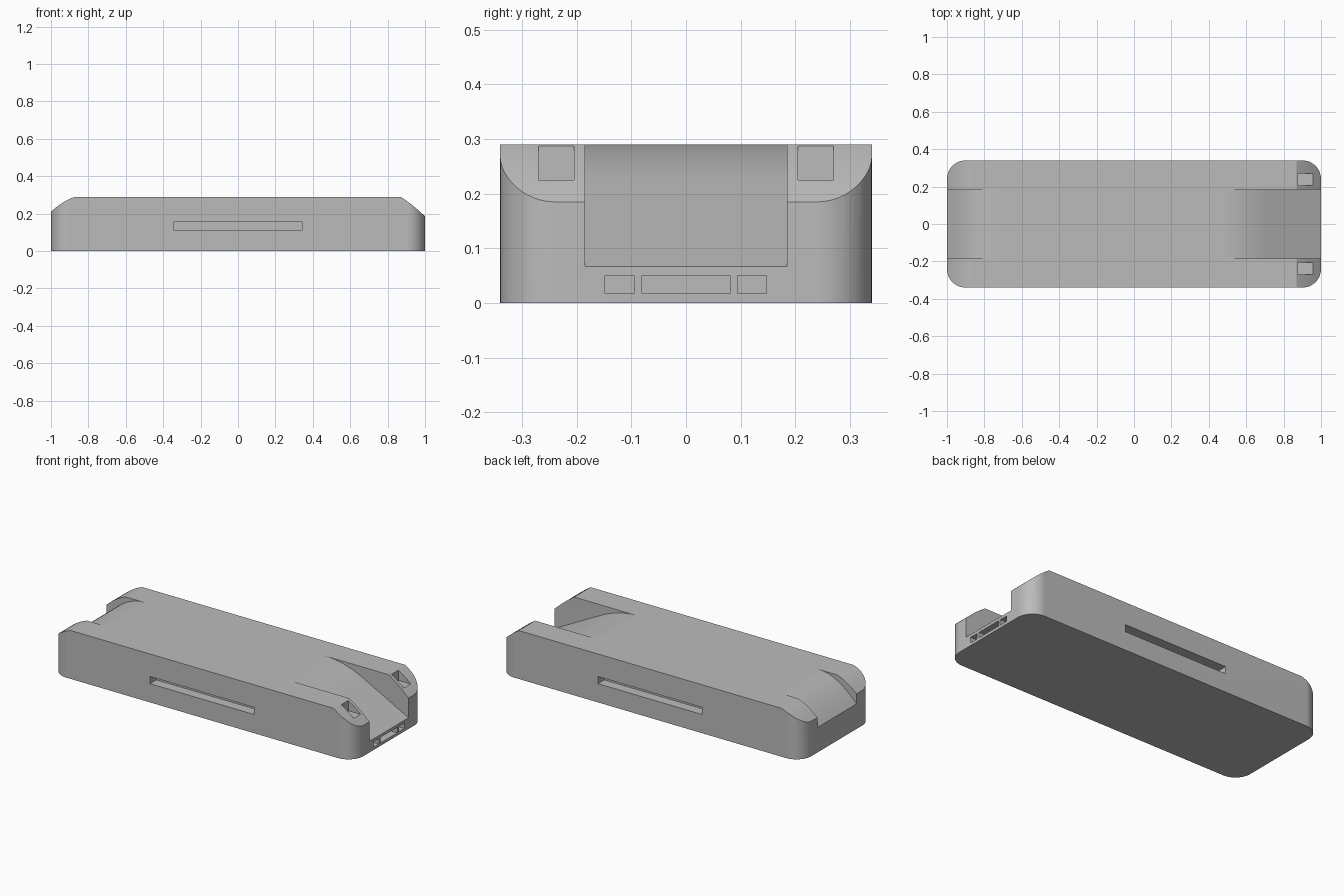
import bpy, bmesh, math
from mathutils import Vector

cube = bpy.data.objects.get("Cube")
if cube:
    bpy.data.objects.remove(cube, do_unlink=True)

LENGTH, WIDTH, HEIGHT, CORNER = 2.0, 0.68, 0.29, 0.10
GROOVE = 0.185

# Plain grey shell colour
grey = bpy.data.materials.new("plain_grey")
grey.use_nodes = True
colour = (0.5, 0.5, 0.5, 1)
grey.diffuse_color = colour
grey.node_tree.nodes["Principled BSDF"].inputs["Base Color"].default_value = colour


def prism(name, outline, offset):
    """Sweep a closed outline of 3D points along an offset."""
    bm = bmesh.new()
    face = bm.faces.new([bm.verts.new(p) for p in outline])
    swept = bmesh.ops.extrude_face_region(bm, geom=[face])["geom"]
    moved = [v for v in swept if isinstance(v, bmesh.types.BMVert)]
    bmesh.ops.translate(bm, verts=moved, vec=Vector(offset))
    bmesh.ops.recalc_face_normals(bm, faces=bm.faces)
    mesh = bpy.data.meshes.new(name)
    bm.to_mesh(mesh)
    bm.free()
    mesh.materials.append(grey)
    obj = bpy.data.objects.new(name, mesh)
    bpy.context.collection.objects.link(obj)
    return obj


def side_prism(name, profile, half_width):
    """Sweep an x-z profile across the width."""
    return prism(name, [(x, -half_width, z) for x, z in profile], (0, 2 * half_width, 0))


def box(name, x, y, z):
    """Box between pairs of limits."""
    base = [(x[0], y[0], z[0]), (x[1], y[0], z[0]), (x[1], y[1], z[0]), (x[0], y[1], z[0])]
    return prism(name, base, (0, 0, z[1] - z[0]))


# Shell with rounded vertical corners
outline = []
for quarter, (sx, sy) in enumerate([(1, 1), (-1, 1), (-1, -1), (1, -1)]):
    for step in range(13):
        a = math.radians(90 * (quarter + step / 12))
        outline.append((sx * (LENGTH / 2 - CORNER) + CORNER * math.cos(a),
                        sy * (WIDTH / 2 - CORNER) + CORNER * math.sin(a), 0))
shell = prism("shell", outline, (0, 0, HEIGHT))

cutters = []


def trim(name, curve, half_width):
    """Remove everything above a curve that runs outward to one end."""
    (x0, z0), (x1, z1) = curve[-2:]
    end = math.copysign(1.1, x1)
    beyond = z1 + (z1 - z0) * (end - x1) / (x1 - x0)
    profile = curve + [(end, beyond), (end, 0.5), (curve[0][0], 0.5)]
    cutters.append(side_prism(name, profile, half_width))


# Sloped shoulders at both ends
def shoulder(sign, bulge, end_z):
    curve = []
    for i in range(11):
        t = i / 10
        drop = (HEIGHT - end_z) * ((1 - bulge) * t + bulge * t * t)
        curve.append((sign * (0.87 + 0.13 * t), HEIGHT - drop))
    return curve


trim("right_shoulder_cutter", shoulder(1, 0.2, 0.185), 0.5)
trim("left_shoulder_cutter", shoulder(-1, 0.5, 0.21), 0.5)

# Long ramp: a rounded start that runs into a straight slope
slope, blend, start = 0.525, 0.25, 0.45
ramp = []
for i in range(13):
    d = blend * i / 12
    ramp.append((start + d, HEIGHT - slope * d * d / (2 * blend)))
ramp.append((1.0, 0.067))
trim("long_ramp_cutter", ramp, GROOVE)

# Short rounded ramp at the other end
short = [(-0.75 - 0.25 * i / 14, HEIGHT - 0.14 * (i / 14) ** 2) for i in range(15)]
trim("short_ramp_cutter", short, GROOVE)

# Step notches in the shoulders and long slots in the sides
for s in (-1, 1):
    cutters.append(box("notch_cutter", (0.875, 1.1), sorted((s * 0.205, s * 0.27)), (0.225, 0.5)))
    cutters.append(box("side_slot_cutter", (-0.345, 0.345), sorted((s * 0.28, s * 0.4)), (0.112, 0.155)))

# Three ports in the end face
for y in ((-0.148, -0.095), (-0.08, 0.08), (0.094, 0.147)):
    cutters.append(box("port_cutter", (0.94, 1.1), y, (0.017, 0.05)))

# Cut the shell and remove the helpers
bpy.context.view_layer.objects.active = shell
for cutter in cutters:
    cutter.hide_render = True
    cut = shell.modifiers.new("cut", "BOOLEAN")
    cut.operation = "DIFFERENCE"
    cut.solver = "EXACT"
    cut.object = cutter
    bpy.ops.object.modifier_apply(modifier=cut.name)
    bpy.data.objects.remove(cutter, do_unlink=True)

# Smooth curved faces, crisp edges
for obj in bpy.context.selected_objects:
    obj.select_set(False)
shell.select_set(True)
bpy.ops.object.shade_smooth_by_angle(angle=math.radians(25))
weighted = shell.modifiers.new("even_shading", "WEIGHTED_NORMAL")
weighted.keep_sharp = True
